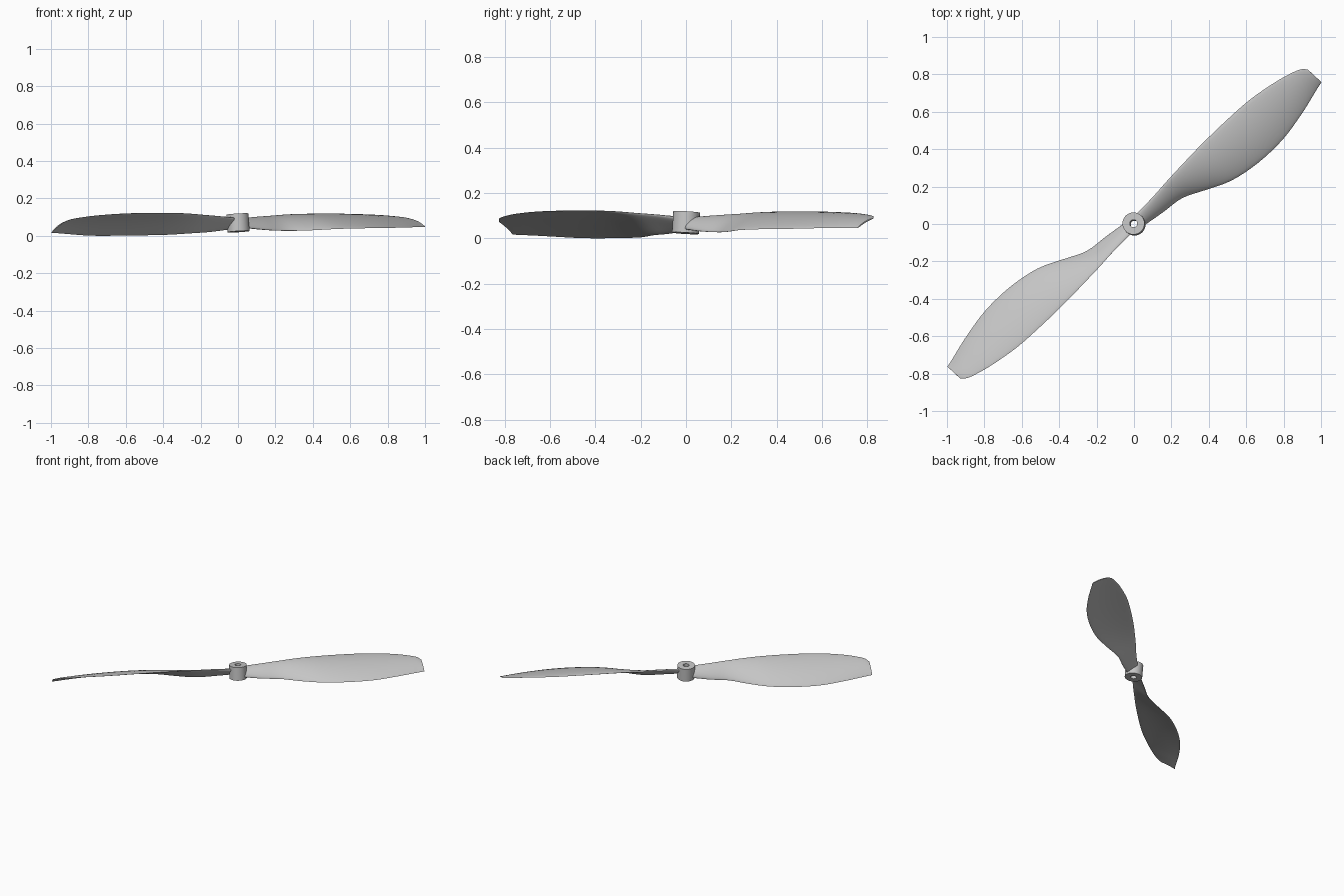
import bpy, bmesh, math
from mathutils import Matrix, Vector

cube = bpy.data.objects.get("Cube")
if cube:
    bpy.data.objects.remove(cube)

# Single grey plastic
grey = bpy.data.materials.new("light grey")
grey.use_nodes = True
grey.diffuse_color = (0.56, 0.56, 0.56, 1)
grey.node_tree.nodes["Principled BSDF"].inputs["Base Color"].default_value = grey.diffuse_color

HUB_Z = 0.077
# The whole propeller leans slightly about the hub centre
lean = Vector((0, 0, 1)).rotation_difference(Vector((-0.059, 0.058, 1))).to_matrix().to_4x4()
TILT = Matrix.Translation((0, 0, HUB_Z)) @ lean @ Matrix.Translation((0, 0, -HUB_Z))


def finish(name, bm, matrix):
    bmesh.ops.recalc_face_normals(bm, faces=bm.faces)
    bm.transform(matrix)
    mesh = bpy.data.meshes.new(name)
    bm.to_mesh(mesh)
    bm.free()
    mesh.materials.append(grey)
    obj = bpy.data.objects.new(name, mesh)
    bpy.context.collection.objects.link(obj)
    bpy.ops.object.select_all(action='DESELECT')
    obj.select_set(True)
    bpy.context.view_layer.objects.active = obj
    bpy.ops.object.shade_smooth_by_angle(angle=math.radians(40))
    return obj


def spline(rows, steps):
    """Smooth curve through rows of values."""
    pts = [Vector(r) for r in rows]
    out = []
    for i in range(len(pts) - 1):
        a, b, c, d = (pts[min(max(i + k, 0), len(pts) - 1)] for k in (-1, 0, 1, 2))
        for s in range(steps):
            t = s / steps
            out.append(b + (c - a) * (t / 2) + (a * 2 - b * 5 + c * 4 - d) * (t * t / 2)
                       + (b * 3 - a - c * 3 + d) * (t ** 3 / 2))
    return out + [pts[-1]]


# Blade stations: radius, offset and height of each edge, thickness
LEADING = [(.03, .030, .100), (.16, .042, .110), (.286, .060, .117), (.41, .075, .124),
           (.55, .090, .127), (.72, .102, .127), (.90, .107, .124), (1.06, .093, .117),
           (1.16, .075, .108), (1.215, .058, .100), (1.243, .034, .088)]
TRAILING = [(.03, -.037, .047), (.16, -.048, .034), (.286, -.056, .028), (.41, -.103, .025),
            (.55, -.154, .027), (.72, -.173, .028), (.90, -.162, .029), (1.06, -.124, .034),
            (1.16, -.092, .037), (1.215, -.073, .038), (1.255, -.061, .039)]
THICKNESS = [(.030, 0), (.024, 0), (.021, 0), (.019, 0), (.018, 0), (.017, 0),
             (.015, 0), (.012, 0), (.010, 0), (.008, 0), (.006, 0)]


def blade(name, angle):
    bm = bmesh.new()
    n = 12
    rings = []
    for lead, trail, thick in zip(*(spline(r, 4) for r in (LEADING, TRAILING, THICKNESS))):
        chord = trail - lead
        up = Vector((1, 0, 0)).cross(-chord).normalized()
        if up.z < 0:
            up.negate()
        ring = []
        for k in range(2 * n):
            a = math.pi * k / n
            s = (1 - math.cos(a)) / 2
            camber = 0.05 * chord.length * 4 * s * (1 - s)
            offset = camber + thick.x / 2 * math.sin(a)
            ring.append(bm.verts.new(lead + chord * s + up * offset))
        rings.append(ring)
    for r, q in zip(rings, rings[1:]):
        for k in range(2 * n):
            j = (k + 1) % (2 * n)
            bm.faces.new((r[k], r[j], q[j], q[k]))
    bm.faces.new(rings[0])
    bm.faces.new(rings[-1])
    return finish(name, bm, TILT @ Matrix.Rotation(angle, 4, 'Z'))


# Hub: a bored cylinder turned from a rectangular profile
def hub():
    bm = bmesh.new()
    low, high = HUB_Z - 0.047, HUB_Z + 0.047
    profile = [(.02, low), (.059, low), (.059, high), (.02, high)]
    verts = [bm.verts.new((r, 0, z)) for r, z in profile]
    edges = [bm.edges.new((verts[i], verts[(i + 1) % 4])) for i in range(4)]
    bmesh.ops.spin(bm, geom=verts + edges, axis=(0, 0, 1), cent=(0, 0, 0),
                   steps=48, angle=math.tau)
    bmesh.ops.remove_doubles(bm, verts=bm.verts, dist=0.0001)
    return finish("hub", bm, TILT)


parts = [hub(), blade("left_blade", math.radians(40)), blade("right_blade", math.radians(220))]

# Rest the lowest point on the ground
floor = min(v.co.z for p in parts for v in p.data.vertices)
for p in parts:
    p.data.transform(Matrix.Translation((0, 0, -floor)))
